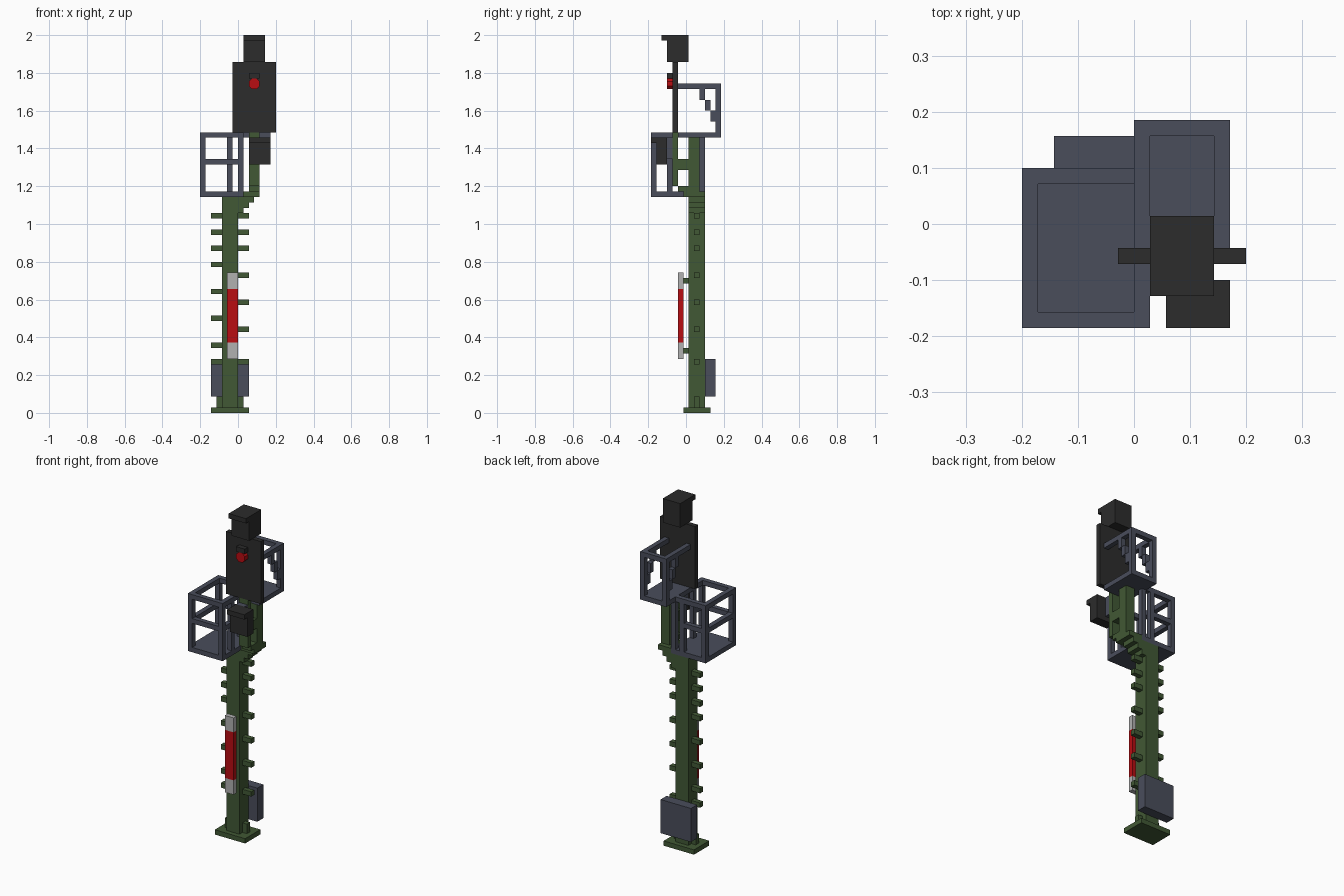
import bpy
import bmesh
import math
from mathutils import Matrix, Vector

if "Cube" in bpy.data.objects:
    bpy.data.objects.remove(bpy.data.objects["Cube"], do_unlink=True)

U = 2 / 70  # one block of the model


def material(name, rgb):
    m = bpy.data.materials.new(name)
    m.use_nodes = True
    m.diffuse_color = (*rgb, 1)
    m.node_tree.nodes["Principled BSDF"].inputs["Base Color"].default_value = (*rgb, 1)
    return m


GREEN = material("mast green", (0.053, 0.099, 0.035))
GREY = material("blue grey", (0.067, 0.075, 0.105))
BLACK = material("signal black", (0.025, 0.025, 0.025))
RED = material("red", (0.48, 0.004, 0.006))
WHITE = material("white", (0.44, 0.44, 0.44))


def finish(bm, name, mat):
    mesh = bpy.data.meshes.new(name)
    bm.to_mesh(mesh)
    bm.free()
    mesh.materials.append(mat)
    obj = bpy.data.objects.new(name, mesh)
    bpy.context.collection.objects.link(obj)
    return obj


def boxes(name, mat, *items):
    """One object made of boxes, each (x0, x1, y0, y1, z0, z1) in blocks."""
    bm = bmesh.new()
    for x0, x1, y0, y1, z0, z1 in items:
        centre = Vector((x0 + x1, y0 + y1, z0 + z1)) * U / 2
        size = Vector((x1 - x0, y1 - y0, z1 - z0)) * U
        bmesh.ops.create_cube(bm, size=1, matrix=Matrix.Translation(centre) @ Matrix.Diagonal((*size, 1)))
    return finish(bm, name, mat)


# Foot, column and equipment box
boxes("base_plate", GREEN, (-5, 2, -0.5, 4.5, 0, 1))
boxes("base_fins", GREEN, (-4, -3, 1.5, 2.5, 1, 3), (0, 1, 1.5, 2.5, 1, 3))
boxes("column", GREEN, (-3, 0, 0.5, 3.5, 1, 40))
boxes("equipment_box", GREY, (-5, 2, 3.5, 5.5, 3, 10))

# Climbing rungs on both sides of the column
boxes("right_rungs", GREEN, *[(-5, -3, 1.5, 2.5, z, z + 1) for z in (9, 12, 17, 22, 27, 30, 33, 36)])
boxes("left_rungs", GREEN, *[(0, 2, 1.5, 2.5, z, z + 1) for z in (9, 15, 20, 25, 30, 33, 36)])

# Red and white marker plate
boxes("marker_red", RED, (-2, 0, -1.5, -0.5, 13, 23))
boxes("marker_white", WHITE, (-2, 0, -1.5, -0.5, 10, 13), (-2, 0, -1.5, -0.5, 23, 26))
boxes("marker_brackets", GREEN, *[(-2, -1, -0.5, 0.5, z, z + 1) for z in (11, 24)])

# Stepped offset and upper mast
boxes("mast_offset", GREEN, *[(0, 1 + i, 0.5, 3.5, 37 + i, 38 + i) for i in range(3)],
      (1, 4, -0.5, 3.5, 40, 41))
boxes("upper_mast", GREEN, (2, 4, 0.5, 2.5, 41, 51))
boxes("front_mast", GREEN, (2, 4, -1.5, 0.5, 41, 42), (2, 4, -2.5, -1.5, 42, 52),
      (2, 4, -1.5, 0.5, 45, 47))

# Lower basket: floor, posts, rails
boxes("lower_basket_floor", GREY, (-7, 1, -6.5, 3.5, 40, 41))
posts = [(-7, -6.5), (0, -6.5), (-7, 2.5), (0, 2.5), (-2, 2.5), (0, -3.5)]
boxes("lower_basket_posts", GREY, *[(x, x + 1, y, y + 1, 41, 51) for x, y in posts])
boxes("lower_basket_top_rails", GREY,
      (-7, 1, -6.5, -5.5, 51, 52), (-7, 1, 2.5, 3.5, 51, 52),
      (-7, -6, -5.5, 2.5, 51, 52), (0, 1, -5.5, 2.5, 51, 52))
boxes("lower_basket_mid_rails", GREY,
      (-6, 0, -6.5, -5.5, 46, 47), (-6, -2, 2.5, 3.5, 46, 47),
      (-7, -6, -5.5, 2.5, 46, 47), (0, 1, -5.5, -3.5, 46, 47))

# Upper basket: floor, posts, rails and stepped braces
boxes("upper_basket_floor", GREY, (0, 6, -1.5, 6.5, 51, 52))
boxes("upper_basket_posts", GREY, *[(x, x + 1, 5.5, 6.5, 52, 60) for x in (0, 5)])
boxes("upper_basket_rails", GREY, (0, 6, 5.5, 6.5, 60, 61),
      *[(x, x + 1, -1.5, 5.5, 60, 61) for x in (0, 5)])
boxes("upper_basket_braces", GREY,
      *[(x, x + 1, 2.5 + i, 3.5 + i, 58 - 2 * i, 60 - 2 * i) for x in (0, 5) for i in range(3)])

# Signal board with top lamp and lower lamp
boxes("signal_board", BLACK, (-1, 7, -2.5, -1.5, 52, 65))
boxes("top_lamp", BLACK, (1, 5, -3.5, 0.5, 65, 69))
boxes("top_lamp_hood", BLACK, (1, 5, -4.5, 0.5, 69, 70))
boxes("lower_lamp", BLACK, (2, 6, -5.5, -3.5, 46, 50))
boxes("lower_lamp_hood", BLACK, (2, 6, -6.5, -3.5, 50, 51))
boxes("lower_lamp_mount", GREY, (2, 4, -3.5, -2.5, 47, 51))

# Red signal light with its hood
bm = bmesh.new()
bmesh.ops.create_cone(bm, cap_ends=True, segments=8, radius1=U / math.cos(math.pi / 8),
                      radius2=U / math.cos(math.pi / 8), depth=U,
                      matrix=Matrix.Translation(Vector((3, -3, 61)) * U)
                      @ Matrix.Rotation(math.pi / 2, 4, "X") @ Matrix.Rotation(math.pi / 8, 4, "Z"))
finish(bm, "red_light", RED)
boxes("red_light_hood", BLACK, (2, 4, -3.5, -2.5, 62, 63))
